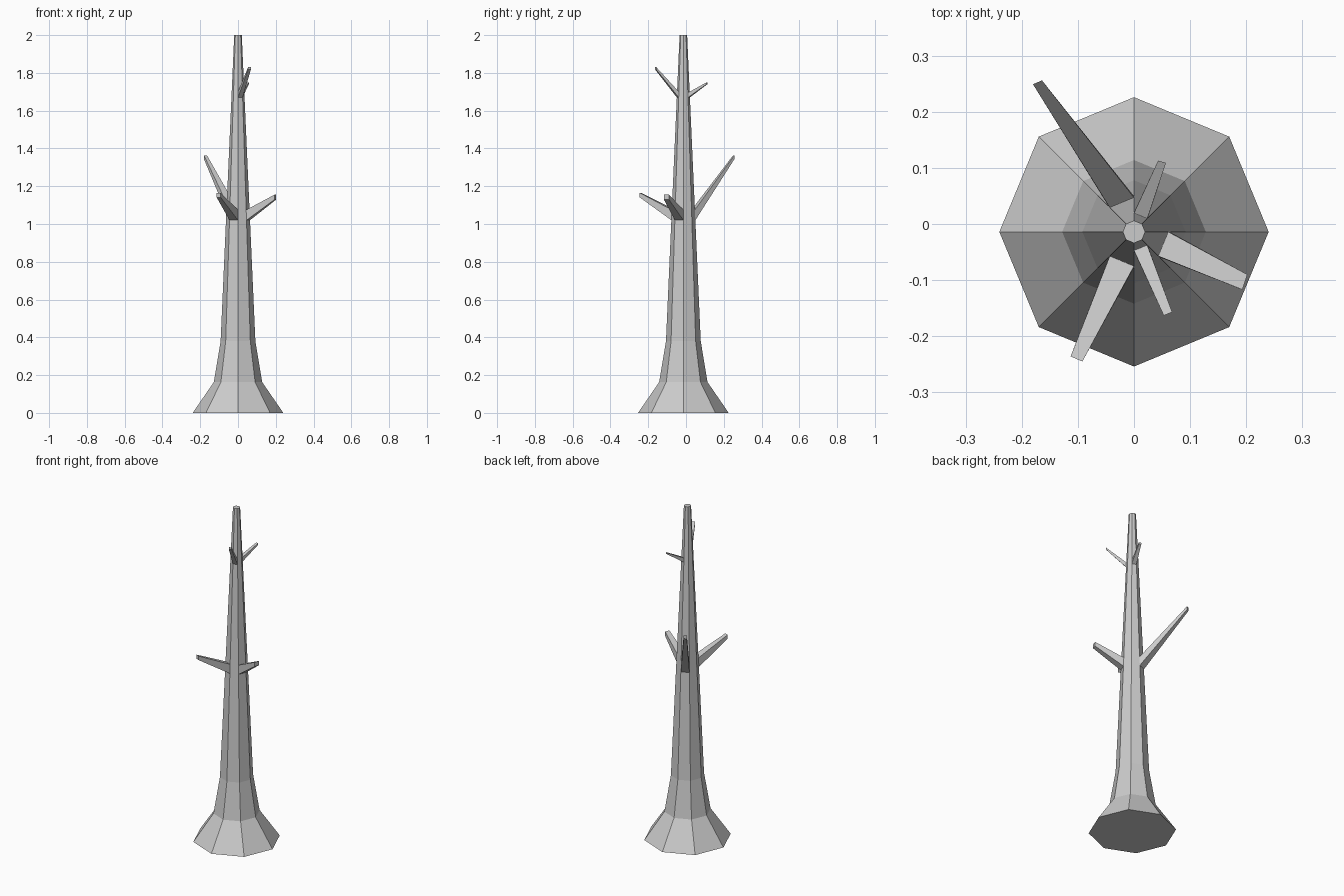
import bpy
from math import cos, sin, radians

if "Cube" in bpy.data.objects:
    bpy.data.objects.remove(bpy.data.objects["Cube"])

CY = -0.014                     # trunk axis offset in y
PROFILE = [(0.24, 0.0), (0.128, 0.163), (0.092, 0.38), (0.02, 2.0)]
SIDES = 8


def make(name, verts, faces):
    mesh = bpy.data.meshes.new(name)
    mesh.from_pydata(verts, [], faces)
    mesh.update()
    obj = bpy.data.objects.new(name, mesh)
    bpy.context.collection.objects.link(obj)
    return obj


def ring_point(r, deg, z):
    return (r * cos(radians(deg)), CY + r * sin(radians(deg)), z)


def trunk_radius(z):
    (r0, z0), (r1, z1) = PROFILE[2], PROFILE[3]
    return r0 + (r1 - r0) * (z - z0) / (z1 - z0)


# Octagonal trunk with flared root
verts = [ring_point(r, 45 * i, z) for r, z in PROFILE for i in range(SIDES)]
faces = [tuple(reversed(range(SIDES)))]
for k in range(len(PROFILE) - 1):
    for i in range(SIDES):
        j = (i + 1) % SIDES
        a, b = k * SIDES, (k + 1) * SIDES
        faces.append((a + i, a + j, b + j, b + i))
faces.append(tuple(range(3 * SIDES, 4 * SIDES)))
make("trunk", verts, faces)


# Tapered stub growing out of one trunk face
def branch(name, deg, z0, z1, tip_a, tip_b, tip_z, tip_h):
    v = [ring_point(trunk_radius(z), d, z)
         for z, d in ((z0, deg), (z0, deg + 45), (z1, deg + 45), (z1, deg))]
    v += [(*tip_a, tip_z - tip_h), (*tip_b, tip_z - tip_h),
          (*tip_b, tip_z), (*tip_a, tip_z)]
    f = [(i, (i + 1) % 4, 4 + (i + 1) % 4, 4 + i) for i in range(4)]
    make(name, v, f + [(4, 5, 6, 7)])


branch("lower_branch_front", 225, 1.02, 1.075, (-0.113, -0.236), (-0.092, -0.245), 1.165, 0.024)
branch("lower_branch_right", 315, 1.02, 1.075, (0.193, -0.117), (0.202, -0.09), 1.155, 0.026)
branch("lower_branch_back", 90, 1.02, 1.075, (-0.164, 0.256), (-0.18, 0.249), 1.363, 0.02)
branch("upper_branch_back", 45, 1.67, 1.695, (0.057, 0.109), (0.043, 0.113), 1.75, 0.01)
branch("upper_branch_front", 270, 1.67, 1.70, (0.053, -0.163), (0.068, -0.157), 1.83, 0.013)
